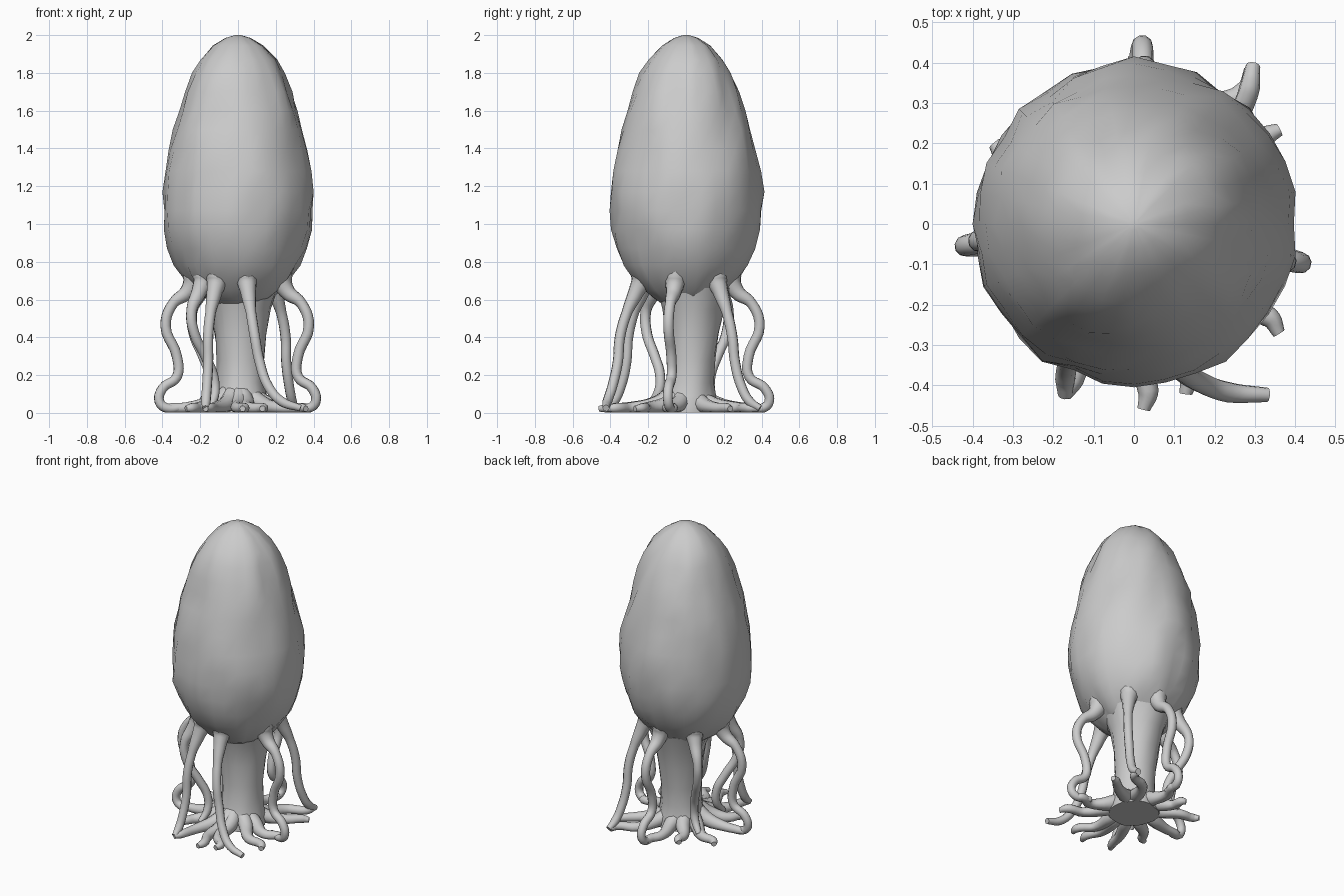
import bpy, bmesh, math, random
from mathutils import Vector, noise

if "Cube" in bpy.data.objects:
    bpy.data.objects.remove(bpy.data.objects["Cube"])

random.seed(4)


def finish(name, me, angle=70):
    ob = bpy.data.objects.new(name, me)
    bpy.context.collection.objects.link(ob)
    bpy.ops.object.select_all(action='DESELECT')
    ob.select_set(True)
    bpy.context.view_layer.objects.active = ob
    bpy.ops.object.shade_smooth_by_angle(angle=math.radians(angle))
    return ob


def lathe(name, profile, sides, lump, centre=lambda z: (0, 0)):
    """Revolve (radius, z) points and roughen the surface with noise."""
    bm = bmesh.new()
    rings = []
    for r, z in profile:
        cx, cy = centre(z)
        ring = []
        for i in range(sides):
            a = 2 * math.pi * i / sides
            c, s = math.cos(a), math.sin(a)
            n = 0.5 * noise.noise(Vector((c * 2.2, s * 2.2, z * 3)))
            n += noise.noise(Vector((c * 4.6, s * 4.6, z * 5.5 + 9)))
            rr = r + lump * n * min(1, r / 0.25)
            ring.append(bm.verts.new((cx + rr * c, cy + rr * s, z)))
        rings.append(ring)
    for lo, hi in zip(rings, rings[1:]):
        for i in range(sides):
            j = (i + 1) % sides
            bm.faces.new((lo[i], lo[j], hi[j], hi[i]))
    bm.faces.new(rings[0][::-1])
    bm.faces.new(rings[-1])
    me = bpy.data.meshes.new(name)
    bm.to_mesh(me)
    bm.free()
    return finish(name, me)


def tube(name, pts, radii):
    """Tapered tube through points, pressed flat on the ground."""
    cu = bpy.data.curves.new(name + "_path", 'CURVE')
    cu.dimensions = '3D'
    cu.bevel_depth = 1.0
    cu.bevel_resolution = 3
    cu.resolution_u = 5
    cu.use_fill_caps = True
    sp = cu.splines.new('BEZIER')
    sp.bezier_points.add(len(pts) - 1)
    for bp, p, r in zip(sp.bezier_points, pts, radii):
        bp.co = p
        bp.radius = r
        bp.handle_left_type = bp.handle_right_type = 'AUTO'
    tmp = bpy.data.objects.new(name + "_tmp", cu)
    bpy.context.collection.objects.link(tmp)
    dg = bpy.context.evaluated_depsgraph_get()
    me = bpy.data.meshes.new_from_object(tmp.evaluated_get(dg))
    bpy.data.objects.remove(tmp)
    for v in me.vertices:
        v.co.z = max(v.co.z, 0.002)
    return finish(name, me)


def polar(deg, r, z):
    a = math.radians(deg)
    return Vector((r * math.cos(a), r * math.sin(a), z))


# Egg-shaped body running down into the underside
body = [(0.13, 0.58), (0.175, 0.61), (0.225, 0.65), (0.275, 0.71), (0.322, 0.78),
        (0.36, 0.87), (0.388, 0.97), (0.398, 1.07), (0.40, 1.17), (0.386, 1.28),
        (0.364, 1.39), (0.342, 1.50), (0.312, 1.60), (0.28, 1.70), (0.242, 1.80),
        (0.20, 1.87), (0.13, 1.945), (0.065, 1.985), (0.015, 2.0)]
lathe("body", body, 32, 0.022)

# Central stem flaring at the top and at the foot
stem = [(0.15, 0.002), (0.15, 0.035), (0.138, 0.09), (0.126, 0.16), (0.124, 0.28),
        (0.138, 0.42), (0.16, 0.55), (0.20, 0.66)]
lathe("stem", stem, 20, 0.02, lambda z: (0.015, 0.015 + 0.05 * min(z, 0.5)))

# Arm side shapes as (radius, z); the first points are sunk in the body wall
SHAPES = {
    "curl": [(.27, .84), (.235, .72), (.27, .64), (.345, .58), (.385, .46),
             (.325, .30), (.325, .19), (.40, .13), (.417, .06), (.38, .026), (.29, .03)],
    "splay": [(.27, .84), (.235, .72), (.265, .64), (.31, .53), (.34, .40),
              (.345, .27), (.37, .14), (.40, .06), (.43, .025)],
    "tuck": [(.27, .84), (.235, .72), (.27, .64), (.325, .54), (.31, .42),
             (.24, .30), (.19, .20), (.19, .11), (.24, .04)],
}
# shape, start angle, end angle, reach at the tip
ARMS = [("curl", 186, 189, 1.01), ("curl", -14, -12, 1.02), ("curl", 86, 89, 1.09),
        ("splay", -79, -52, 1.25), ("splay", 242, 248, 1.06), ("splay", 43, 53, 1.14),
        ("tuck", 220, 235, 1.0), ("tuck", 137, 142, 1.1)]
for k, (shape, a0, a1, reach) in enumerate(ARMS):
    path = SHAPES[shape]
    n = len(path) - 1
    pts, radii = [], []
    for i, (r, z) in enumerate(path):
        t = i / n
        s = 1 + (reach - 1) * t * t
        pts.append(polar(a0 + (a1 - a0) * t ** 3, r * s, z))
        radii.append((0.045, 0.06, 0.042)[i] if i < 3 else 0.03 - 0.005 * t)
    radii[-1] = 0.018
    tube(f"arm_{k + 1}", pts, radii)

# Flat roots spreading from the foot: angle, reach
ROOTS = [(-87, .46), (-73, .44), (248, .46), (-37, .45), (-14, .40),
         (33, .43), (53, .48), (90, .42), (118, .34), (150, .40),
         (187, .40), (220, .36)]
for k, (ang, reach) in enumerate(ROOTS):
    bend = random.uniform(-7, 7)
    pts = [polar(ang, 0.07, 0.10), polar(ang, 0.15, 0.05),
           polar(ang + bend, 0.16 + (reach - 0.16) * 0.5, 0.026),
           polar(ang - bend * 0.5, 0.16 + (reach - 0.16) * 0.85, 0.026),
           polar(ang, reach, 0.022)]
    tube(f"root_{k + 1}", pts, [0.05, 0.045, 0.031, 0.026, 0.016])
